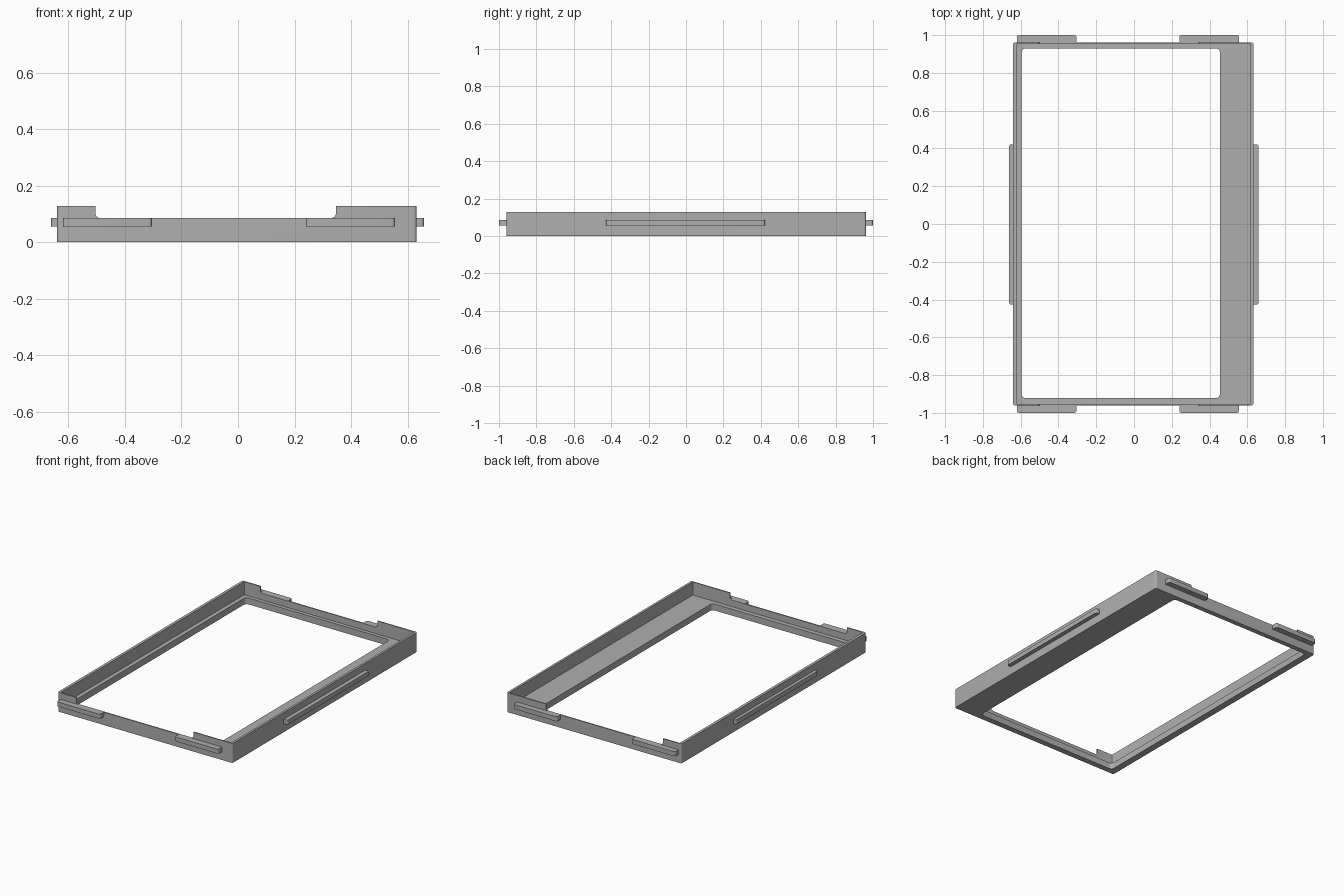
import bpy, bmesh, math

if "Cube" in bpy.data.objects:
    bpy.data.objects.remove(bpy.data.objects["Cube"])

grey = bpy.data.materials.new("neutral grey")
grey.use_nodes = True
grey.diffuse_color = (0.43, 0.43, 0.43, 1)
grey.node_tree.nodes["Principled BSDF"].inputs["Base Color"].default_value = (0.43, 0.43, 0.43, 1)


def rounded_rect(x0, x1, y0, y1, radii, steps=5):
    """Outline, anticlockwise from the +x +y corner, one radius per corner."""
    corners = [(x1, y1, -1, -1), (x0, y1, 1, -1), (x0, y0, 1, 1), (x1, y0, -1, 1)]
    pts = []
    for i, ((x, y, sx, sy), r) in enumerate(zip(corners, radii)):
        for k in range(steps + 1):
            a = math.pi / 2 * (i + k / steps)
            pts.append((x + sx * r + r * math.cos(a), y + sy * r + r * math.sin(a)))
    return pts


def finish(name, bm):
    bmesh.ops.recalc_face_normals(bm, faces=bm.faces)
    mesh = bpy.data.meshes.new(name)
    bm.to_mesh(mesh)
    bm.free()
    mesh.materials.append(grey)
    obj = bpy.data.objects.new(name, mesh)
    bpy.context.collection.objects.link(obj)
    return obj


def smooth(obj):
    bpy.ops.object.select_all(action='DESELECT')
    obj.select_set(True)
    bpy.context.view_layer.objects.active = obj
    bpy.ops.object.shade_smooth_by_angle(angle=math.radians(30))


def prism(name, outline, to_3d, low, high):
    """Extrude an outline between two levels; to_3d places each point."""
    bm = bmesh.new()
    a, b = [[bm.verts.new(to_3d(u, v, w)) for u, v in outline] for w in (low, high)]
    bm.faces.new(a)
    bm.faces.new(b)
    n = len(a)
    for i in range(n):
        j = (i + 1) % n
        bm.faces.new((a[i], a[j], b[j], b[i]))
    return finish(name, bm)


# Tray frame: thin walls around a floor with an off-centre window
HEIGHT, FLOOR, NOTCH = 0.128, 0.042, 0.085
outer = rounded_rect(-0.64, 0.632, -0.96, 0.962, [0.01] * 4)
inner = rounded_rect(-0.622, 0.617, -0.952, 0.954, [0.004] * 4)
window = rounded_rect(-0.595, 0.455, -0.922, 0.93, [0.022] * 4)
section = [(outer, 0), (outer, HEIGHT), (inner, HEIGHT),
           (inner, FLOOR), (window, FLOOR), (window, 0)]
bm = bmesh.new()
rings = [[bm.verts.new((x, y, z)) for x, y in loop] for loop, z in section]
for r, ring in enumerate(rings):
    after = rings[(r + 1) % len(rings)]
    for i in range(len(ring)):
        j = (i + 1) % len(ring)
        bm.faces.new((ring[i], ring[j], after[j], after[i]))
frame = finish("tray_frame", bm)

# Lowered middle of both end walls, with rounded lower corners
cutter = prism("notch_cutter",
               rounded_rect(-0.505, 0.347, NOTCH, 0.3, [0.01, 0.01, 0.018, 0.018]),
               lambda u, v, w: (u, w, v), -1.2, 1.2)
cutter.hide_render = True
cut = frame.modifiers.new("notch", 'BOOLEAN')
cut.operation = 'DIFFERENCE'
cut.solver = 'EXACT'
cut.object = cutter
bpy.context.view_layer.objects.active = frame
bpy.ops.object.modifier_apply(modifier=cut.name)
bpy.data.objects.remove(cutter)
smooth(frame)

# Locating rails on the outer walls; only the free corners are rounded
R, S = 0.012, 0.001
rails = [
    ("right_side_rail", -0.661, -0.638, -0.427, 0.422, [S, R, R, S]),
    ("left_side_rail", 0.63, 0.659, -0.427, 0.422, [R, S, S, R]),
]
for side, x0, x1 in (("right", -0.62, -0.305), ("left", 0.24, 0.556)):
    rails.append((f"front_{side}_rail", x0, x1, -1.0, -0.959, [S, S, R, R]))
    rails.append((f"back_{side}_rail", x0, x1, 0.961, 1.0, [R, R, S, S]))
for name, x0, x1, y0, y1, radii in rails:
    smooth(prism(name, rounded_rect(x0, x1, y0, y1, radii),
                 lambda u, v, w: (u, v, w), 0.055, NOTCH))
